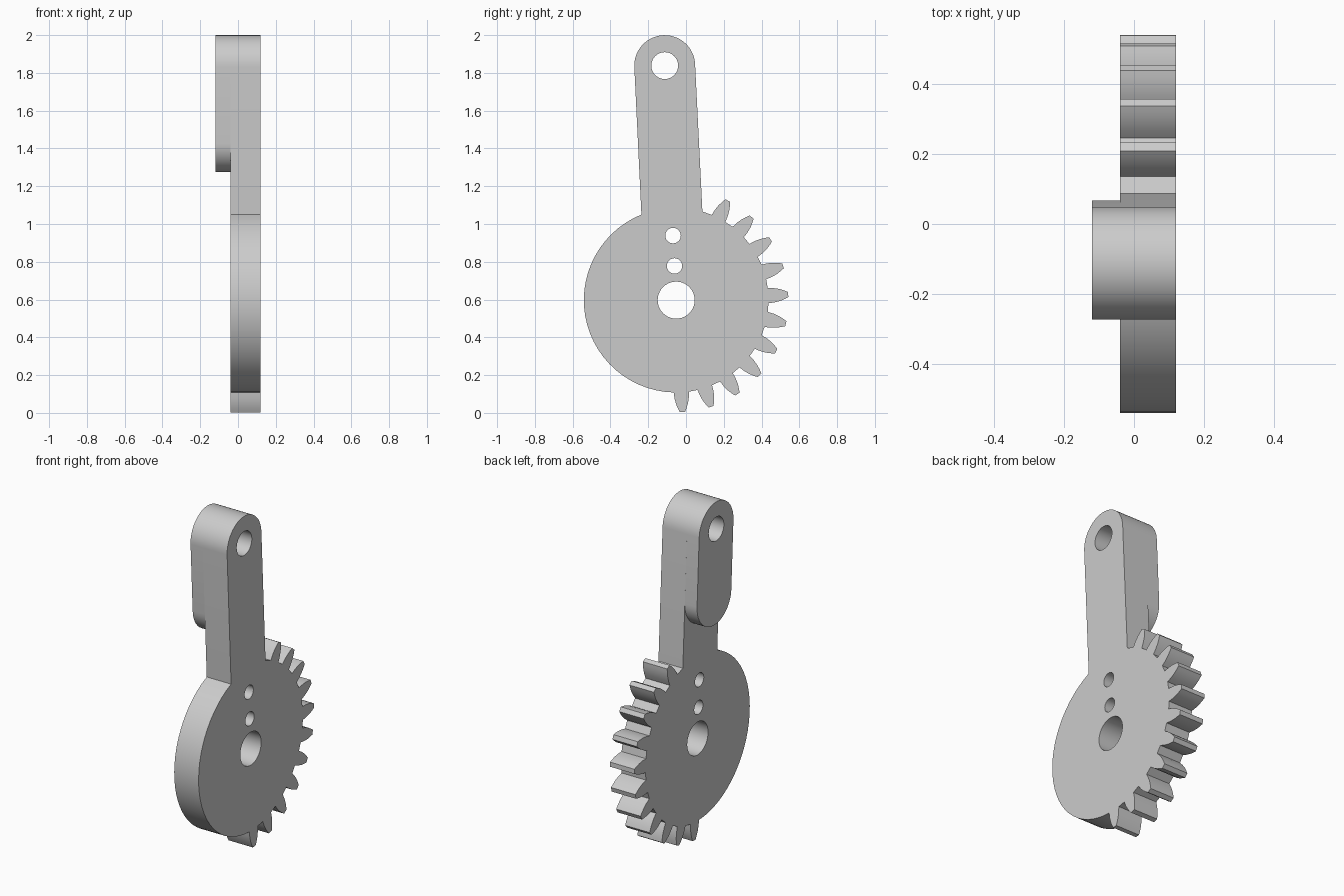
import bpy, bmesh
from math import sin, cos, radians
from mathutils import Vector

cube = bpy.data.objects.get("Cube")
if cube:
    bpy.data.objects.remove(cube)

grey = bpy.data.materials.new("light grey")
grey.use_nodes = True
colour = (0.6, 0.6, 0.6, 1)
grey.diffuse_color = colour
grey.node_tree.nodes["Principled BSDF"].inputs["Base Color"].default_value = colour

CENTRE = Vector((-0.052, 0.597))   # gear axis in the y-z plane
ROOT = 0.489                       # gear body radius
LEAN = 92.8                        # direction of the arm from the axis
ARM_R = 0.161                      # half width of the arm
PIVOT = 1.243                      # distance from axis to the arm's end hole
PITCH = 14.94
FLANK = [(ROOT, 4.75), (0.52, 4.2), (0.55, 3.3), (0.576, 2.2), (0.594, 1.3)]


def polar(radius, angle, origin=CENTRE):
    a = radians(angle)
    return origin + radius * Vector((cos(a), sin(a)))


def arc(origin, radius, start, end, steps):
    return [polar(radius, start + (end - start) * i / steps, origin)
            for i in range(steps + 1)]


def circle(origin, radius, steps=40):
    return arc(origin, radius, 0, 360, steps)[:-1]


def plate(name, loops, x0, x1):
    """Fill an outline with holes in the y-z plane and extrude it along x."""
    bm = bmesh.new()
    for loop in loops:
        verts = [bm.verts.new((x0, p.x, p.y)) for p in loop]
        for a, b in zip(verts, verts[1:] + verts[:1]):
            bm.edges.new((a, b))
    bmesh.ops.triangle_fill(bm, edges=bm.edges[:], use_beauty=True)
    result = bmesh.ops.extrude_face_region(bm, geom=bm.faces[:], use_keep_orig=True)
    moved = [g for g in result["geom"] if isinstance(g, bmesh.types.BMVert)]
    bmesh.ops.translate(bm, verts=moved, vec=(x1 - x0, 0, 0))
    bmesh.ops.recalc_face_normals(bm, faces=bm.faces[:])
    mesh = bpy.data.meshes.new(name)
    bm.to_mesh(mesh)
    bm.free()
    mesh.materials.append(grey)
    obj = bpy.data.objects.new(name, mesh)
    bpy.context.collection.objects.link(obj)
    bpy.ops.object.select_all(action='DESELECT')
    obj.select_set(True)
    bpy.context.view_layer.objects.active = obj
    bpy.ops.object.shade_smooth_by_angle(angle=radians(25))
    return obj


# Sector gear teeth, from the bottom round to the arm
outline = []
for k in range(10, -1, -1):
    mid = 62.6 - PITCH * k
    outline += [polar(r, mid - half) for r, half in FLANK]
    outline += [polar(r, mid + half) for r, half in reversed(FLANK)]
first_tooth = 62.6 - PITCH * 10 - FLANK[0][1]

# Arm with rounded end, then the plain side of the gear body
pivot = polar(PIVOT, LEAN)
outline.append(polar(ROOT, LEAN - 19.3))
outline += arc(pivot, ARM_R, LEAN - 90, LEAN + 90, 28)
outline += arc(CENTRE, ROOT, LEAN + 19.3, first_tooth + 360, 28)[:-1]

# Shaft hole, two small holes and the end hole
end_hole = circle(pivot, 0.071)
holes = [circle(CENTRE, 0.098), circle(polar(0.181, LEAN), 0.041),
         circle(polar(0.342, LEAN), 0.041), end_hole]
plate("gear_arm", [outline] + holes, -0.04, 0.12)

# Thickened pad on the upper arm
foot = polar(0.839, LEAN)
pad = arc(pivot, ARM_R, LEAN - 90, LEAN + 90, 28) + arc(foot, ARM_R, LEAN + 90, LEAN + 270, 28)
plate("arm_pad", [pad, end_hole], -0.12, -0.04)
